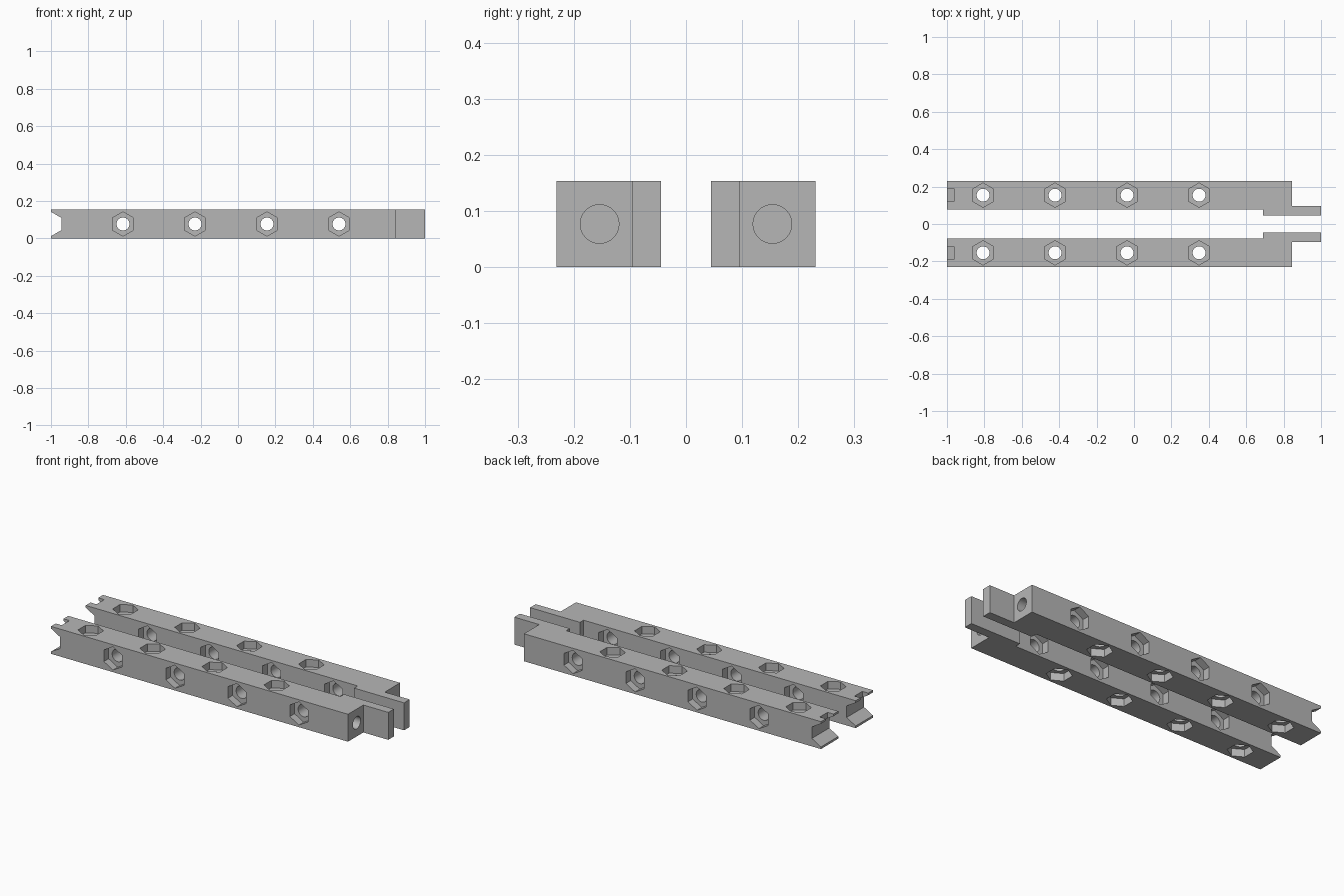
import bpy, bmesh, math
from mathutils import Matrix, Vector

cube = bpy.data.objects.get("Cube")
if cube:
    bpy.data.objects.remove(cube, do_unlink=True)

grey = bpy.data.materials.new("light grey")
grey.use_nodes = True
colour = (0.47, 0.47, 0.47, 1)
grey.diffuse_color = colour
grey.node_tree.nodes["Principled BSDF"].inputs["Base Color"].default_value = colour

SIZE = 0.154            # square section of a bar
MID = SIZE / 2
PITCH = 0.385
HOLE, HEX, DEPTH = 0.0345, 0.065, 0.042
SIDE_X = [-0.615 + PITCH * i for i in range(4)]
TOP_X = [-0.807 + PITCH * i for i in range(4)]
TURN = {"x": Matrix.Rotation(math.pi / 2, 4, "Y"),
        "y": Matrix.Rotation(math.pi / 2, 4, "X"),
        "z": Matrix.Identity(4)}


def box(bm, low, high):
    low, high = Vector(low), Vector(high)
    place = Matrix.Translation((low + high) / 2) @ Matrix.Diagonal((high - low).to_4d())
    bmesh.ops.create_cube(bm, size=1, matrix=place)


def prism(bm, centre, axis, radius, length, sides):
    bmesh.ops.create_cone(bm, cap_ends=True, segments=sides, radius1=radius, radius2=radius,
                          depth=length, matrix=Matrix.Translation(centre) @ TURN[axis])


def finish(name, bm):
    bmesh.ops.recalc_face_normals(bm, faces=bm.faces)
    mesh = bpy.data.meshes.new(name)
    bm.to_mesh(mesh)
    bm.free()
    mesh.materials.append(grey)
    ob = bpy.data.objects.new(name, mesh)
    bpy.context.collection.objects.link(ob)
    return ob


def make_bar(name, side):
    cy = side * 0.154

    # square bar
    bm = bmesh.new()
    box(bm, (-1, cy - MID, 0), (0.845, cy + MID, SIZE))
    bar = finish(name, bm)

    # flat tongue along the inner face
    bm = bmesh.new()
    inner, outer = sorted((side * 0.045, side * 0.095))
    box(bm, (0.69, inner, 0), (1, outer, SIZE))
    tongue = finish("tongue", bm)

    # bolt holes through both directions, plus a blind hole in the end
    bm = bmesh.new()
    for x in SIDE_X:
        prism(bm, (x, cy, MID), "y", HOLE, 0.3, 32)
    for x in TOP_X:
        prism(bm, (x, cy, MID), "z", HOLE, 0.3, 32)
    prism(bm, (0.845, cy, MID), "x", HOLE, 0.3, 32)
    holes = finish("hole_cutter", bm)

    # hexagonal nut pockets on all four faces, and the open half hexagon
    bm = bmesh.new()
    for s in (-1, 1):
        for x in SIDE_X:
            prism(bm, (x, cy + s * MID, MID), "y", HEX, 2 * DEPTH, 6)
        for x in TOP_X:
            prism(bm, (x, cy, MID + s * MID), "z", HEX, 2 * DEPTH, 6)
    prism(bm, (-1, cy, MID), "y", HEX, 0.3, 6)
    # corners of each hexagon point along the bar
    for v in bm.verts:
        v.co.x = round(v.co.x, 5)
    pockets = finish("pocket_cutter", bm)

    # slot in the upper lip of the open end
    bm = bmesh.new()
    box(bm, (-1.1, cy - HOLE, 0.04), (-0.963, cy + HOLE, 0.3))
    slot = finish("slot_cutter", bm)

    helpers = (tongue, holes, pockets, slot)
    for ob in helpers:
        ob.hide_render = True
        mod = bar.modifiers.new(ob.name, "BOOLEAN")
        mod.operation = "UNION" if ob is tongue else "DIFFERENCE"
        mod.solver = "EXACT"
        mod.object = ob
    bpy.context.view_layer.update()
    graph = bpy.context.evaluated_depsgraph_get()
    result = bpy.data.meshes.new_from_object(bar.evaluated_get(graph))
    bar.modifiers.clear()
    bar.data = result
    for ob in helpers:
        bpy.data.objects.remove(ob, do_unlink=True)

    # smooth bores, crisp edges
    bpy.ops.object.select_all(action="DESELECT")
    bar.select_set(True)
    bpy.context.view_layer.objects.active = bar
    bpy.ops.object.shade_smooth_by_angle(angle=math.radians(30))


make_bar("front_bar", -1)
make_bar("back_bar", 1)
